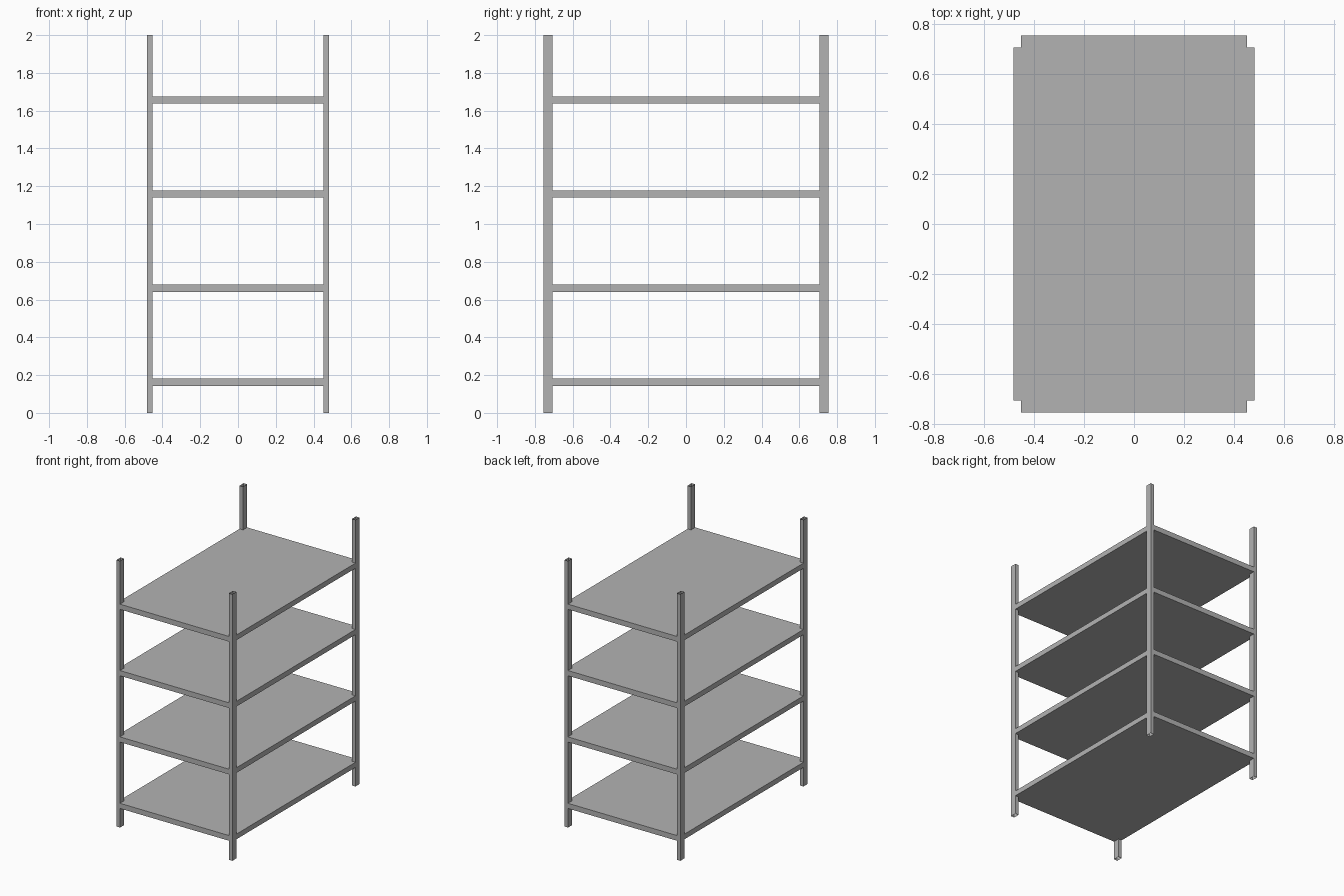
import bpy
import bmesh

cube = bpy.data.objects.get("Cube")
if cube:
    bpy.data.objects.remove(cube, do_unlink=True)

# Overall half sizes, and where the posts begin
X, Y = 0.481, 0.754
PX, PY = 0.452, 0.706
HEIGHT = 2.0
SHELF_BOTTOM, SHELF_THICK, SHELF_STEP = 0.143, 0.039, 0.498

steel = bpy.data.materials.new("grey_steel")
steel.use_nodes = True
colour = (0.45, 0.45, 0.45, 1)
steel.diffuse_color = colour
steel.node_tree.nodes["Principled BSDF"].inputs["Base Color"].default_value = colour


def prism(name, outline, bottom, top, capped):
    """Upright prism over a counter-clockwise outline, with or without end caps."""
    bm = bmesh.new()
    low = [bm.verts.new((x, y, bottom)) for x, y in outline]
    high = [bm.verts.new((x, y, top)) for x, y in outline]
    n = len(outline)
    for i in range(n):
        j = (i + 1) % n
        bm.faces.new((low[i], low[j], high[j], high[i]))
    if capped:
        bm.faces.new(low[::-1])
        bm.faces.new(high)
    mesh = bpy.data.meshes.new(name)
    bm.to_mesh(mesh)
    bm.free()
    mesh.materials.append(steel)
    obj = bpy.data.objects.new(name, mesh)
    bpy.context.collection.objects.link(obj)
    return obj


# Shelves: slabs notched at the corners to fit round the posts
notched = [(-PX, -Y), (PX, -Y), (PX, -PY), (X, -PY), (X, PY), (PX, PY),
           (PX, Y), (-PX, Y), (-PX, PY), (-X, PY), (-X, -PY), (-PX, -PY)]
for i in range(4):
    z = SHELF_BOTTOM + i * SHELF_STEP
    prism(f"shelf_{i + 1}", notched, z, z + SHELF_THICK, True)

# Corner posts: thin-walled rectangular tubes, open at both ends
for side, sx in (("left", 1), ("right", -1)):
    for end, sy in (("front", -1), ("back", 1)):
        x0, x1 = sorted((sx * PX, sx * X))
        y0, y1 = sorted((sy * PY, sy * Y))
        prism(f"{end}_{side}_post", [(x0, y0), (x1, y0), (x1, y1), (x0, y1)],
              0, HEIGHT, False)
